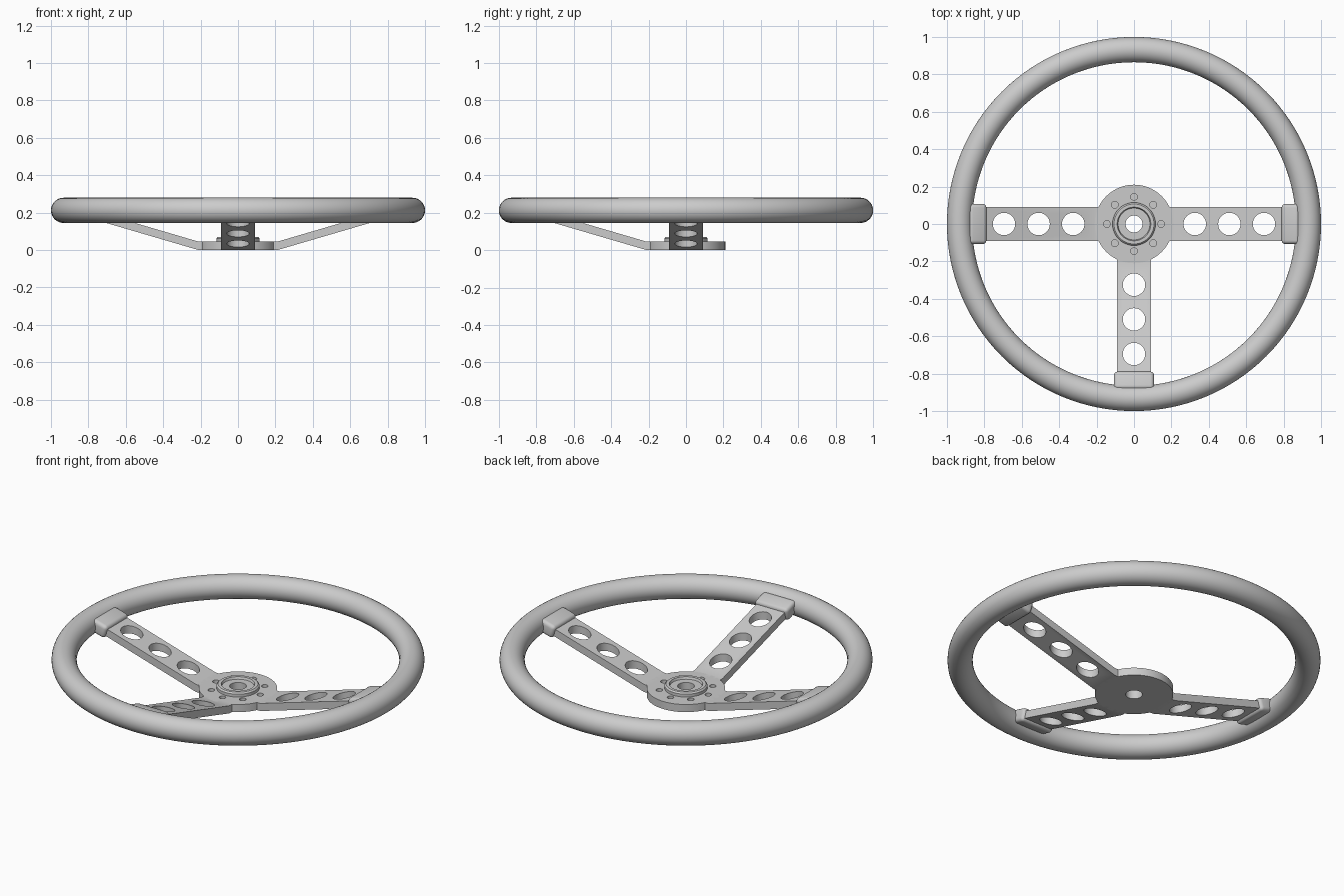
import bpy, bmesh, math
from mathutils import Matrix

if "Cube" in bpy.data.objects:
    bpy.data.objects.remove(bpy.data.objects["Cube"])

grey = bpy.data.materials.new("satin grey")
grey.use_nodes = True
COLOR = (0.6, 0.6, 0.6, 1)
grey.diffuse_color = COLOR
grey.node_tree.nodes["Principled BSDF"].inputs["Base Color"].default_value = COLOR


def make(name, bm):
    bmesh.ops.recalc_face_normals(bm, faces=bm.faces)
    mesh = bpy.data.meshes.new(name)
    bm.to_mesh(mesh)
    bm.free()
    mesh.materials.append(grey)
    ob = bpy.data.objects.new(name, mesh)
    bpy.context.collection.objects.link(ob)
    return ob


def activate(ob):
    bpy.ops.object.select_all(action='DESELECT')
    ob.select_set(True)
    bpy.context.view_layer.objects.active = ob


def smooth(ob):
    activate(ob)
    bpy.ops.object.shade_smooth_by_angle(angle=math.radians(35))


def lathe(name, profile, steps=96, closed=True):
    """Spin a (radius, z) profile round the z axis."""
    bm = bmesh.new()
    vs = [bm.verts.new((r, 0, z)) for r, z in profile]
    edges = [bm.edges.new((a, b)) for a, b in zip(vs, vs[1:] + vs[:1])]
    bmesh.ops.spin(bm, geom=vs + edges, cent=(0, 0, 0), axis=(0, 0, 1),
                   angle=math.tau, steps=steps, use_merge=True)
    bmesh.ops.remove_doubles(bm, verts=bm.verts, dist=1e-5)
    return make(name, bm)


def prism(name, profile, half_width):
    """Extrude an (x, z) outline along y."""
    bm = bmesh.new()
    face = bm.faces.new([bm.verts.new((x, -half_width, z)) for x, z in profile])
    new = bmesh.ops.extrude_face_region(bm, geom=[face])["geom"]
    bmesh.ops.translate(bm, vec=(0, 2 * half_width, 0),
                        verts=[v for v in new if isinstance(v, bmesh.types.BMVert)])
    return make(name, bm)


def drill(ob, spots, radius, z0, z1):
    """Cut vertical round holes at the given (x, y) spots."""
    bm = bmesh.new()
    for x, y in spots:
        bmesh.ops.create_cone(bm, cap_ends=True, segments=40, radius1=radius,
                              radius2=radius, depth=z1 - z0,
                              matrix=Matrix.Translation((x, y, (z0 + z1) / 2)))
    cutter = make("hole_cutter", bm)
    cutter.hide_render = True
    mod = ob.modifiers.new("holes", 'BOOLEAN')
    mod.operation, mod.solver, mod.object = 'DIFFERENCE', 'EXACT', cutter
    activate(ob)
    bpy.ops.object.modifier_apply(modifier=mod.name)
    bpy.data.objects.remove(cutter)


# Rim
TUBE, RING, RIM_Z = 0.0675, 0.9325, 0.2125
circle = [i * math.tau / 32 for i in range(32)]
smooth(lathe("rim", [(RING + TUBE * math.cos(a), RIM_Z + TUBE * math.sin(a))
                     for a in circle], 128))

# Hub plate with a ring of bolt recesses
THICK = 0.045
hub = lathe("hub_plate", [(0.045, 0), (0.21, 0), (0.21, THICK), (0.045, THICK)])
bolts = [(0.145 * math.cos(i * math.tau / 8), 0.145 * math.sin(i * math.tau / 8))
         for i in range(8)]
drill(hub, bolts, 0.018, 0.025, 0.1)
smooth(hub)

# Raised centre boss with a sunken middle
smooth(lathe("centre_boss", [(0.045, 0.03), (0.115, 0.03), (0.115, 0.062),
                             (0.107, 0.07), (0.09, 0.07), (0.085, 0.057),
                             (0.045, 0.057)]))

# Three drilled spokes, each with a rounded collar at the rim
BEND, SLOPE, END = 0.21, 0.293, 0.89
rise = (END - BEND) * SLOPE
tilt = math.atan(SLOPE)
for side, turn in (("left", 0), ("right", math.pi), ("front", -math.pi / 2)):
    spoke = prism(side + "_spoke", [(0.18, 0), (BEND, 0), (END, rise),
                                    (END, rise + THICK), (BEND, THICK), (0.18, THICK)],
                  0.092)
    drill(spoke, [(x, 0) for x in (0.325, 0.51, 0.695)], 0.06, -0.1, 0.4)

    bm = bmesh.new()
    bmesh.ops.create_cube(bm, size=1)
    bmesh.ops.scale(bm, vec=(0.1, 0.214, 0.078), verts=bm.verts)
    bmesh.ops.bevel(bm, geom=bm.edges[:], offset=0.02, segments=4,
                    profile=0.5, affect='EDGES')
    mid = 0.843
    bmesh.ops.transform(bm, verts=bm.verts, matrix=Matrix.Translation(
        (mid, 0, (mid - BEND) * SLOPE + THICK / 2)) @ Matrix.Rotation(-tilt, 4, 'Y'))
    collar = make(side + "_collar", bm)

    for ob in (spoke, collar):
        ob.data.transform(Matrix.Rotation(turn, 4, 'Z'))
        smooth(ob)
